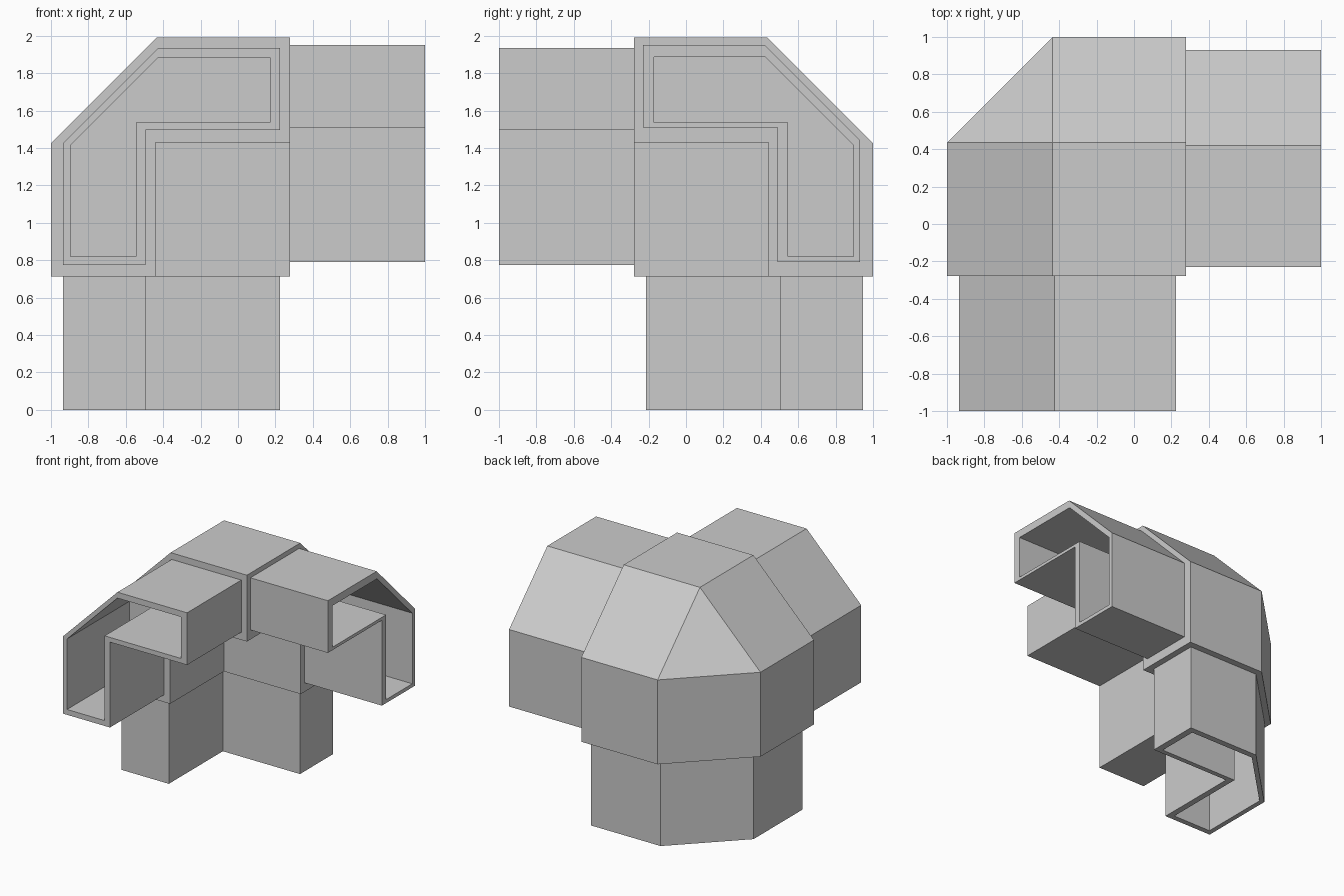
import bpy
import bmesh
from mathutils import Vector

default = bpy.data.objects.get("Cube")
if default:
    bpy.data.objects.remove(default, do_unlink=True)

# Outer corner of the fitting; the three arms run along +x, -y and -z from it
CORNER = Vector((-1, 1, 1.99))
SIGN = Vector((1, -1, -1))


def place(p):
    """Turn distances from the outer corner into world coordinates."""
    return CORNER + Vector(a * b for a, b in zip(p, SIGN))


def add_face(bm, axis, points):
    """Add a face whose points are given as (along axis, next axis, last axis)."""
    verts = []
    for point in points:
        p = [0, 0, 0]
        for k in range(3):
            p[(axis + k) % 3] = point[k]
        verts.append(bm.verts.new(place(p)))
    return bm.faces.new(verts)


def extrude(bm, face, axis, length):
    new = bmesh.ops.extrude_face_region(bm, geom=[face])["geom"]
    for v in new:
        if isinstance(v, bmesh.types.BMVert):
            v.co[axis] += SIGN[axis] * length


def finish(name, bm):
    bm.normal_update()
    bmesh.ops.recalc_face_normals(bm, faces=bm.faces)
    mesh = bpy.data.meshes.new(name)
    bm.to_mesh(mesh)
    bm.free()
    obj = bpy.data.objects.new(name, mesh)
    bpy.context.collection.objects.link(obj)
    return obj


def combine(obj, other, operation):
    """Apply a boolean and drop the second object."""
    mod = obj.modifiers.new(operation.lower(), "BOOLEAN")
    mod.object, mod.operation, mod.solver = other, operation, "EXACT"
    bpy.context.view_layer.update()
    graph = bpy.context.evaluated_depsgraph_get()
    result = bpy.data.meshes.new_from_object(obj.evaluated_get(graph))
    obj.modifiers.clear()
    obj.data = result
    bpy.data.objects.remove(other, do_unlink=True)


def l_outline(o, n, e, c):
    """L section: outer side o, inner side n, end e, chamfer start c."""
    return [(o, e), (o, c), (c, o), (e, o), (e, n), (n, n), (n, e)]


def corner_shell(name, o, n, e, c, reach=0):
    """Three chamfered plates meeting at a corner, with ends pulled out by reach."""
    bm = bmesh.new()
    for axis in range(3):
        add_face(bm, axis, [(o, c, c), (o, e, c), (o, e, e), (o, c, e)])
        add_face(bm, axis, [(n, n, n), (n, e, n), (n, e, e), (n, n, e)])
        add_face(bm, axis, [(e, o, c), (c, o, c), (c, c, o), (e, c, o)])
    add_face(bm, 0, [(o, c, c), (c, o, c), (c, c, o)])
    ends = [add_face(bm, axis, [(e, s, t) for s, t in l_outline(o, n, e, c)])
            for axis in range(3)]
    bmesh.ops.remove_doubles(bm, verts=bm.verts, dist=0.0001)
    if reach:
        for axis, face in enumerate(ends):
            extrude(bm, face, axis, reach)
    return finish(name, bm)


def arm(name, axis, offset):
    """Chamfered L-shaped prism along one axis."""
    bm = bmesh.new()
    section = l_outline(0.06, 0.5, 1.22, 0.57)
    face = add_face(bm, axis, [(1, s + offset[0], t + offset[1]) for s, t in section])
    extrude(bm, face, axis, 0.99 if axis == 2 else 1)
    return finish(name, bm)


# Thick corner collar
fitting = corner_shell("corner_connector", 0, 0.56, 1.277, 0.565)

# Three arms
for axis, offset in ((0, (0.01, -0.02)), (1, (-0.005, 0.005)), (2, (0.005, -0.005))):
    combine(fitting, arm("arm", axis, offset), "UNION")

# Hollow channel running through the corner and out of all three arms
channel = corner_shell("channel", 0.105, 0.455, 1.17, 0.575, 1)
combine(fitting, channel, "DIFFERENCE")

# Grey plastic
grey = bpy.data.materials.new("grey_plastic")
grey.use_nodes = True
colour = (0.6, 0.6, 0.6, 1)
grey.diffuse_color = colour
grey.node_tree.nodes["Principled BSDF"].inputs["Base Color"].default_value = colour
fitting.data.materials.clear()
fitting.data.materials.append(grey)
for poly in fitting.data.polygons:
    poly.material_index = 0
    poly.use_smooth = False
